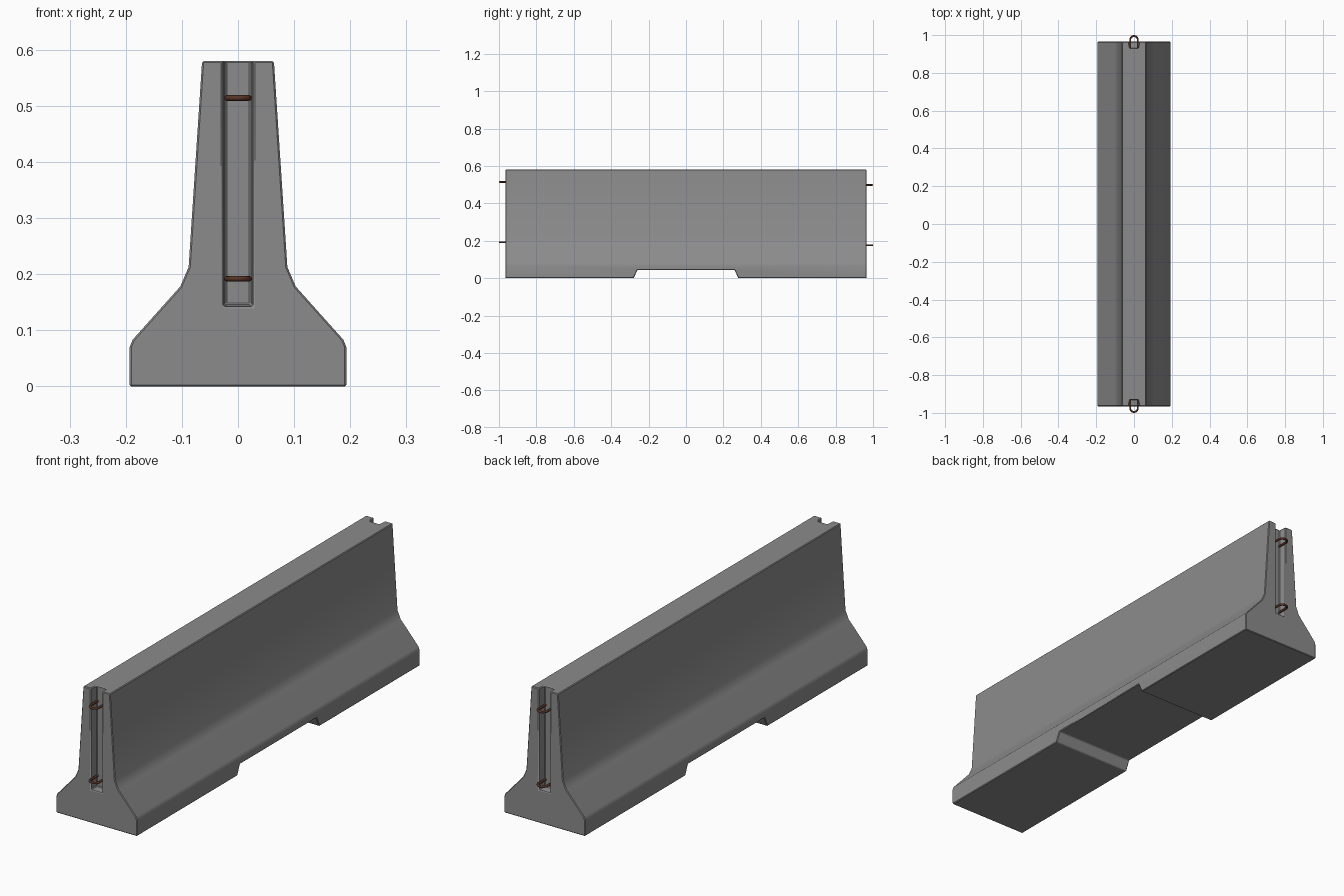
import bpy, bmesh, math

if "Cube" in bpy.data.objects:
    bpy.data.objects.remove(bpy.data.objects["Cube"])

def material(name, rgb):
    m = bpy.data.materials.new(name)
    m.diffuse_color = (*rgb, 1)
    m.use_nodes = True
    m.node_tree.nodes["Principled BSDF"].inputs["Base Color"].default_value = m.diffuse_color
    return m

concrete = material("concrete grey", (0.26, 0.26, 0.26))
rust = material("rusty steel", (0.10, 0.035, 0.02))

def loft(name, a, b):
    """Solid between two matching outlines."""
    bm = bmesh.new()
    va = [bm.verts.new(p) for p in a]
    vb = [bm.verts.new(p) for p in b]
    n = len(a)
    bm.faces.new(va)
    bm.faces.new(vb)
    for i in range(n):
        bm.faces.new((va[i], va[(i + 1) % n], vb[(i + 1) % n], vb[i]))
    bmesh.ops.recalc_face_normals(bm, faces=bm.faces)
    me = bpy.data.meshes.new(name)
    bm.to_mesh(me)
    bm.free()
    me.materials.append(concrete)
    ob = bpy.data.objects.new(name, me)
    bpy.context.collection.objects.link(ob)
    return ob

def activate(ob):
    bpy.ops.object.select_all(action='DESELECT')
    bpy.context.view_layer.objects.active = ob
    ob.select_set(True)

L = 0.965

# Barrier body from its flared profile
half = [(0.193, 0), (0.193, 0.07), (0.188, 0.083), (0.103, 0.178),
        (0.088, 0.213), (0.064, 0.58)]
prof = half + [(-x, z) for x, z in reversed(half)]
body = loft("barrier_body", [(x, -L, z) for x, z in prof], [(x, L, z) for x, z in prof])

# Cutters: drainage opening under the base, and a tapered slot at each end
opening = [(-0.284, -0.01), (0.284, -0.01), (0.26, 0.043), (-0.26, 0.043)]
cutters = [loft("opening_cutter", [(-0.3, y, z) for y, z in opening],
                [(0.3, y, z) for y, z in opening])]

def slot(s):
    def ring(y, w, z0):
        return [(-w, y, z0), (w, y, z0), (w, y, 0.65), (-w, y, 0.65)]
    return loft("slot_cutter", ring(s * (L + 0.035), 0.031, 0.138),
                ring(s * (L - 0.035), 0.023, 0.146))

cutters += [slot(-1), slot(1)]
activate(body)
for c in cutters:
    m = body.modifiers.new("cut", 'BOOLEAN')
    m.operation = 'DIFFERENCE'
    m.solver = 'EXACT'
    m.object = c
    bpy.ops.object.modifier_apply(modifier=m.name)
for c in cutters:
    bpy.data.objects.remove(c)

# Slightly softened edges
bev = body.modifiers.new("edge_bevel", 'BEVEL')
bev.width = 0.003
bev.segments = 1
bev.limit_method = 'ANGLE'
bev.angle_limit = math.radians(40)
bpy.ops.object.modifier_apply(modifier=bev.name)
bpy.ops.object.shade_smooth_by_angle(angle=math.radians(30))

# Steel coupling loops: a bent bar standing out of each slot
def loop(name, s, z):
    r = 0.02
    pts = [(-r, 0.92)]
    pts += [(-r * math.cos(math.pi * i / 12), 0.975 + r * math.sin(math.pi * i / 12))
            for i in range(13)]
    pts += [(r, 0.92)]
    cu = bpy.data.curves.new(name, 'CURVE')
    cu.dimensions = '3D'
    cu.bevel_depth = 0.005
    cu.bevel_resolution = 2
    cu.use_fill_caps = True
    sp = cu.splines.new('POLY')
    sp.points.add(len(pts) - 1)
    for p, (x, y) in zip(sp.points, pts):
        p.co = (x, s * y, z, 1)
    cu.materials.append(rust)
    ob = bpy.data.objects.new(name, cu)
    bpy.context.collection.objects.link(ob)
    activate(ob)
    bpy.ops.object.convert(target='MESH')
    bpy.ops.object.shade_smooth_by_angle(angle=math.radians(50))

for end, s, heights in (("front", -1, (0.514, 0.192)), ("back", 1, (0.498, 0.176))):
    for level, z in zip(("upper", "lower"), heights):
        loop(f"{end}_{level}_loop", s, z)
